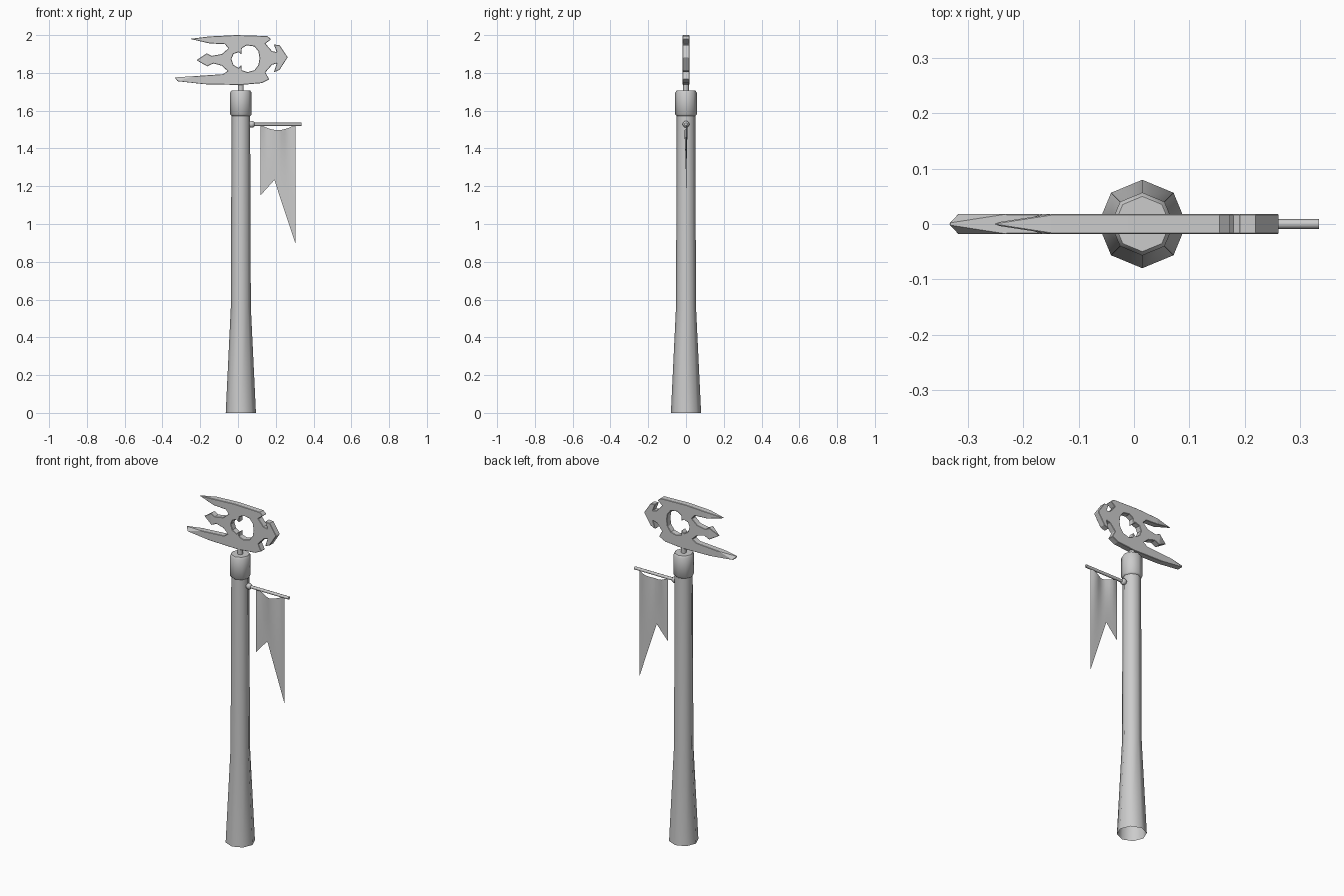
import bpy, bmesh, math
from mathutils import Vector

cube = bpy.data.objects.get("Cube")
if cube:
    bpy.data.objects.remove(cube, do_unlink=True)

grey = bpy.data.materials.new("plain_grey")
grey.use_nodes = True
GREY = (0.6, 0.6, 0.6, 1)
grey.diffuse_color = GREY
grey.node_tree.nodes["Principled BSDF"].inputs["Base Color"].default_value = GREY

AXIS = 0.015   # x of the post centre


def finish(name, bm, smooth=None):
    mesh = bpy.data.meshes.new(name)
    bm.to_mesh(mesh)
    bm.free()
    obj = bpy.data.objects.new(name, mesh)
    bpy.context.collection.objects.link(obj)
    mesh.materials.append(grey)
    if smooth:
        bpy.ops.object.select_all(action='DESELECT')
        obj.select_set(True)
        bpy.context.view_layer.objects.active = obj
        bpy.ops.object.shade_smooth_by_angle(angle=math.radians(smooth))
    return obj


def lathe(name, profile, sides=8, cap_start=False, cap_end=True, smooth=50):
    """Rings of (radius, height) joined into a turned solid around z."""
    bm = bmesh.new()
    rings = []
    for r, z in profile:
        rings.append([bm.verts.new((r * math.cos(a), r * math.sin(a), z))
                      for a in (math.tau * i / sides for i in range(sides))])
    for low, high in zip(rings, rings[1:]):
        for i in range(sides):
            j = (i + 1) % sides
            bm.faces.new((low[i], low[j], high[j], high[i]))
    if cap_start:
        bm.faces.new(rings[0][::-1])
    if cap_end:
        bm.faces.new(rings[-1])
    return finish(name, bm, smooth)


# Post, open underneath, with its collar and pin
post = lathe("post", [(0.08, 0), (0.053, 0.56), (0.049, 1.59)], cap_end=False)
collar = lathe("collar", [(0.047, 1.57), (0.057, 1.58), (0.057, 1.695), (0.05, 1.706)], cap_start=True)
pin = lathe("vane_pin", [(0.015, 1.70), (0.015, 1.78)])
for part in (post, collar, pin):
    part.location.x = AXIS

# Banner rod with a ball at the post
rod = lathe("banner_rod", [(0.009, 0.07), (0.009, 0.335)], cap_start=True)
rod.rotation_euler.y = math.pi / 2
rod.location.z = 1.528
bm = bmesh.new()
bmesh.ops.create_uvsphere(bm, u_segments=8, v_segments=6, radius=0.018)
ball = finish("rod_ball", bm, 60)
ball.location = (0.073, 0, 1.528)

# Banner: sagging top, rippled cloth, swallow-tail hem
COLS, ROWS = 10, 8
bm = bmesh.new()
grid = []
for j in range(ROWS + 1):
    v = j / ROWS
    row = []
    for i in range(COLS + 1):
        u = i / COLS
        top = 1.525 - 0.028 * math.sin(math.pi * u)
        hem = 1.15 + 0.083 * u / 0.4 if u <= 0.4 else 1.233 - 0.336 * (u - 0.4) / 0.6
        ripple = 0.009 * math.sin(math.tau * u * 1.5) * (1 - v) ** 2
        row.append(bm.verts.new((0.118 + 0.186 * u, ripple, top + (hem - top) * v)))
    grid.append(row)
for a, b in zip(grid, grid[1:]):
    for i in range(COLS):
        bm.faces.new((a[i], b[i], b[i + 1], a[i + 1]))
finish("banner", bm, 60)

# Weather vane: pierced plate, outline in hundredths (x, height above 1.70)
rim = [(-25.5, 28), (-15, 29.3), (-1, 30), (15.5, 29.5), (17.5, 27.8), (14.5, 25.5),
       (18, 21.5), (20.5, 21), (19, 25), (22, 24.7), (26.3, 18.3), (22, 11.6), (19, 10.3),
       (20.5, 15), (18, 14.3), (14.5, 10.3), (16.5, 6.6), (12.5, 4.6), (1, 3.6), (-17.5, 4),
       (-32, 5.6), (-33.5, 7.6), (-23, 8.3), (-8, 9.3), (-5.5, 11), (-8.5, 13.8), (-13, 15),
       (-16.3, 13.5), (-22, 16.7), (-16.5, 20.4), (-14, 19), (-8.5, 20), (-5, 23), (-7, 25.2), (-15, 25.6)]
pierce = [(-3.5, 17.3), (-2.4, 20), (0.3, 21), (1.8, 19.8), (2, 23), (4.5, 24.6), (8.7, 24),
          (10.8, 21.4), (11.4, 17.8), (10.8, 14.2), (8.7, 11.4), (5, 10.4), (2, 11.4),
          (1.8, 14.2), (0.3, 12.6), (-2.4, 14.2)]
HALF = 0.018
bm = bmesh.new()
for loop in (rim, pierce):
    vs = [bm.verts.new((x / 100, -HALF, 1.70 + z / 100)) for x, z in loop]
    for a, b in zip(vs, vs[1:] + vs[:1]):
        bm.edges.new((a, b))
bmesh.ops.triangle_fill(bm, edges=bm.edges[:], use_beauty=True, normal=(0, -1, 0))
extruded = bmesh.ops.extrude_face_region(bm, geom=bm.faces[:])
for v in extruded["geom"]:
    if isinstance(v, bmesh.types.BMVert):
        v.co.y = HALF
# Pinch the points of the horns to a thin edge
for k in (0, 21, 28):
    tip = Vector((rim[k][0] / 100, 1.70 + rim[k][1] / 100))
    for v in bm.verts:
        if (Vector((v.co.x, v.co.z)) - tip).length < 0.001:
            v.co.y *= 0.1
bmesh.ops.recalc_face_normals(bm, faces=bm.faces[:])
vane = finish("weather_vane", bm)
bevel = vane.modifiers.new("rim_bevel", 'BEVEL')
bevel.width = 0.004
bevel.segments = 1
bevel.limit_method = 'ANGLE'
bevel.angle_limit = math.radians(60)
